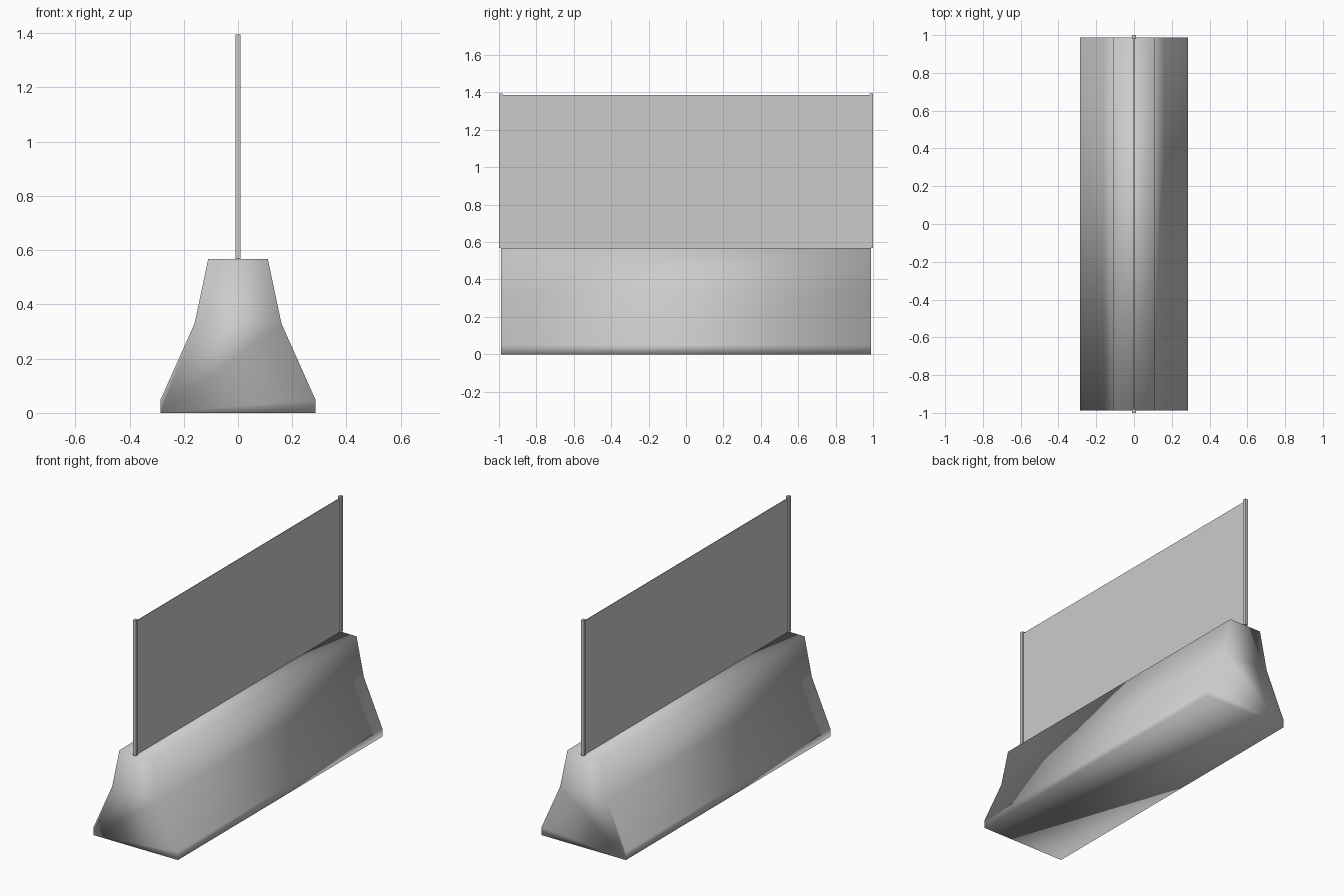
import bpy
import bmesh

cube = bpy.data.objects.get("Cube")
if cube:
    bpy.data.objects.remove(cube, do_unlink=True)

# One plain grey for the whole model
grey = bpy.data.materials.new("concrete_grey")
grey.use_nodes = True
colour = (0.6, 0.6, 0.6, 1)
grey.diffuse_color = colour
grey.node_tree.nodes["Principled BSDF"].inputs["Base Color"].default_value = colour


def add_object(name, bm, smooth=False):
    bmesh.ops.recalc_face_normals(bm, faces=bm.faces)
    for face in bm.faces:
        face.smooth = smooth
    mesh = bpy.data.meshes.new(name)
    bm.to_mesh(mesh)
    bm.free()
    mesh.materials.append(grey)
    obj = bpy.data.objects.new(name, mesh)
    bpy.context.collection.objects.link(obj)
    return obj


def add_box(name, size, centre):
    bm = bmesh.new()
    bmesh.ops.create_cube(bm, size=1)
    bmesh.ops.scale(bm, vec=size, verts=bm.verts)
    bmesh.ops.translate(bm, vec=centre, verts=bm.verts)
    return add_object(name, bm)


# Barrier body: mirrored half profile extruded along y, smooth all over
half_length = 0.988
half = [(0.285, 0), (0.285, 0.05), (0.16, 0.33), (0.11, 0.567)]
outline = half + [(-x, z) for x, z in reversed(half)]
bm = bmesh.new()
end = bm.faces.new([bm.verts.new((x, -half_length, z)) for x, z in outline])
extruded = bmesh.ops.extrude_face_region(bm, geom=[end], use_keep_orig=True)
moved = [v for v in extruded["geom"] if isinstance(v, bmesh.types.BMVert)]
bmesh.ops.translate(bm, vec=(0, 2 * half_length, 0), verts=moved)
add_object("barrier_body", bm, smooth=True)

# Thin screen standing between two square posts
base, post_top, panel_top = 0.567, 1.395, 1.385
add_box("screen_panel", (0.004, 1.97, panel_top - base),
        (0, 0, (base + panel_top) / 2))
for name, side in (("front_post", -1), ("back_post", 1)):
    add_box(name, (0.019, 0.02, post_top - base),
            (0, side * 0.99, (base + post_top) / 2))
